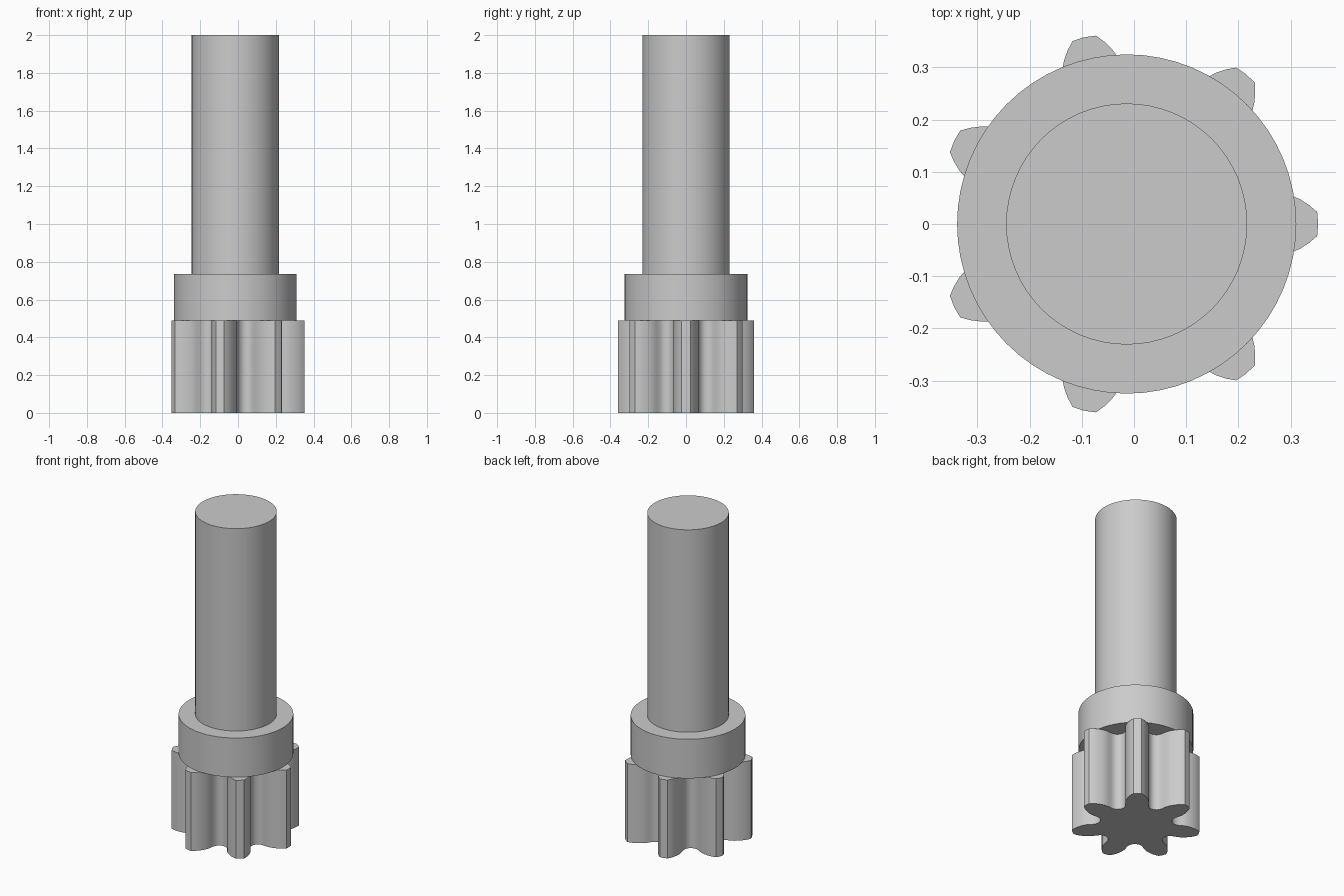
import bpy, bmesh, math

cube = bpy.data.objects.get("Cube")
if cube:
    bpy.data.objects.remove(cube, do_unlink=True)

AXIS_X = -0.014
TEETH = 7

steel = bpy.data.materials.new("grey_steel")
steel.use_nodes = True
colour = (0.6, 0.6, 0.6, 1)
steel.diffuse_color = colour
steel.node_tree.nodes["Principled BSDF"].inputs["Base Color"].default_value = colour


def prism(name, outline, bottom, top):
    """Extrude a closed outline upward between two heights."""
    bm = bmesh.new()
    base = bm.faces.new([bm.verts.new((x, y, bottom)) for x, y in outline])
    result = bmesh.ops.extrude_face_region(bm, geom=[base], use_keep_orig=True)
    moved = [v for v in result["geom"] if isinstance(v, bmesh.types.BMVert)]
    bmesh.ops.translate(bm, vec=(0, 0, top - bottom), verts=moved)
    bmesh.ops.recalc_face_normals(bm, faces=bm.faces)
    mesh = bpy.data.meshes.new(name)
    bm.to_mesh(mesh)
    bm.free()
    obj = bpy.data.objects.new(name, mesh)
    obj.location.x = AXIS_X
    mesh.materials.append(steel)
    bpy.context.collection.objects.link(obj)
    bpy.ops.object.select_all(action="DESELECT")
    obj.select_set(True)
    bpy.context.view_layer.objects.active = obj
    bpy.ops.object.shade_smooth_by_angle(angle=math.radians(30))
    return obj


def circle(radius, sides=64):
    steps = [math.tau * i / sides for i in range(sides)]
    return [(radius * math.cos(a), radius * math.sin(a)) for a in steps]


def gear_outline():
    # Half a tooth from valley to tip: distance outward, half width
    flank = [(0.193, 0.082), (0.203, 0.072), (0.217, 0.066), (0.235, 0.064),
             (0.255, 0.066), (0.275, 0.066), (0.295, 0.062), (0.315, 0.055),
             (0.333, 0.047), (0.35, 0.036), (0.365, 0.023)]
    half = math.pi / TEETH
    valley = (0.208 * math.cos(half), -0.208 * math.sin(half))
    tooth = [valley] + [(u, -w) for u, w in flank] + [(0.367, 0)] + flank[::-1]
    points = []
    for i in range(TEETH):
        c, s = math.cos(2 * half * i), math.sin(2 * half * i)
        points += [(x * c - y * s, x * s + y * c) for x, y in tooth]
    return points


# Toothed pinion, collar and shaft stacked on one axis
prism("pinion_gear", gear_outline(), 0, 0.49)
prism("collar", circle(0.325), 0.49, 0.735)
prism("shaft", circle(0.231), 0.735, 2)
